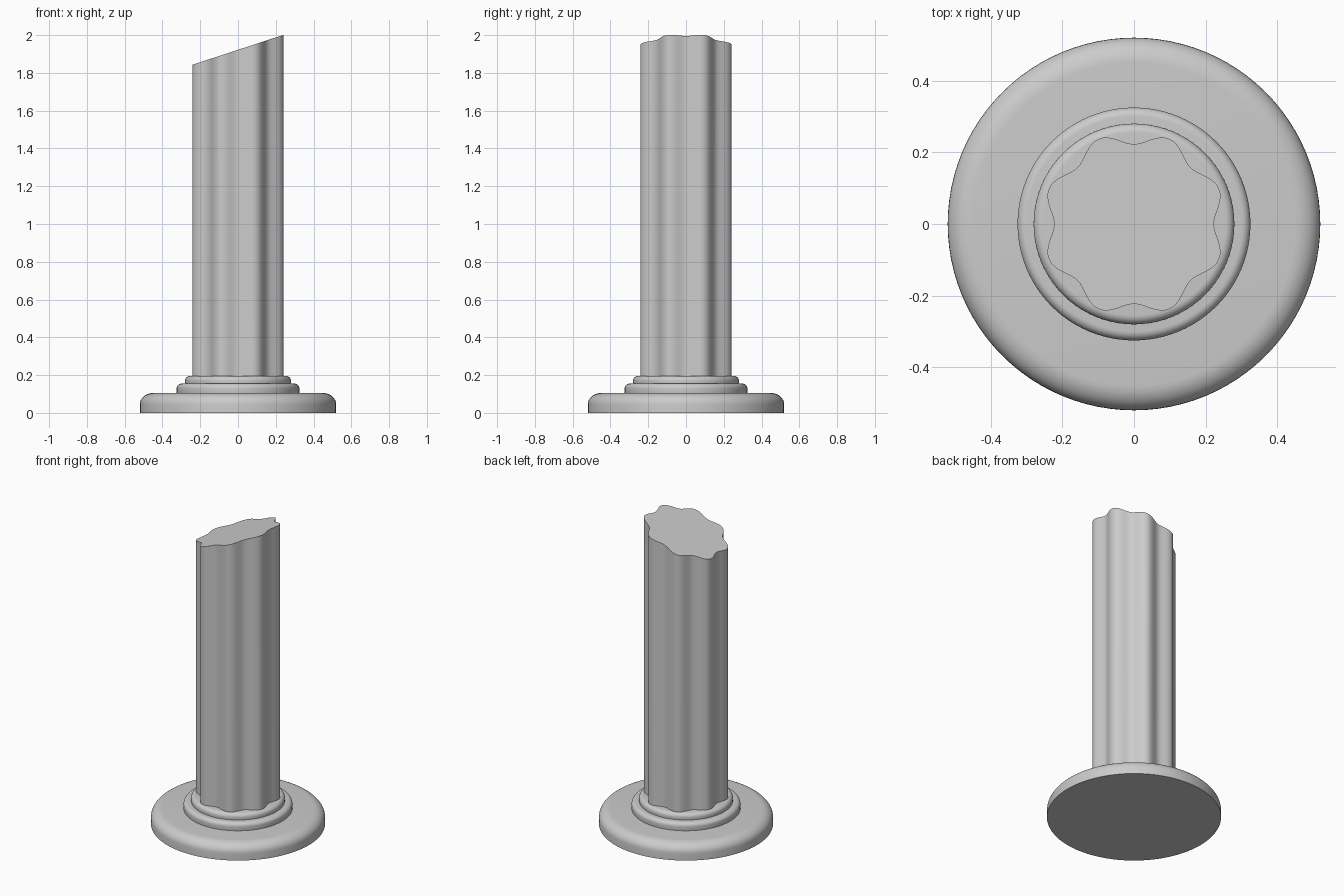
import bpy, bmesh
from math import sin, cos, pi, radians

if "Cube" in bpy.data.objects:
    bpy.data.objects.remove(bpy.data.objects["Cube"])


def finish(name, bm, angle):
    bmesh.ops.recalc_face_normals(bm, faces=bm.faces)
    me = bpy.data.meshes.new(name)
    bm.to_mesh(me)
    bm.free()
    ob = bpy.data.objects.new(name, me)
    bpy.context.collection.objects.link(ob)
    bpy.ops.object.select_all(action='DESELECT')
    ob.select_set(True)
    bpy.context.view_layer.objects.active = ob
    bpy.ops.object.shade_smooth_by_angle(angle=radians(angle))
    return ob


def loft(name, rings, angle):
    """Bridge equal-sized rings of points and cap both ends."""
    bm = bmesh.new()
    loops = [[bm.verts.new(p) for p in ring] for ring in rings]
    n = len(loops[0])
    for a, b in zip(loops, loops[1:]):
        for i in range(n):
            j = (i + 1) % n
            bm.faces.new((a[i], a[j], b[j], b[i]))
    bm.faces.new(loops[0][::-1])
    bm.faces.new(loops[-1])
    return finish(name, bm, angle)


def rounded_disc(name, r, z0, z1, rx, top, bottom=0.0, n=96, seg=8):
    """Disc with elliptically rounded upper (and optionally lower) rim."""
    prof = []
    if bottom:
        for k in range(seg + 1):
            t = pi / 2 * k / seg
            prof.append((r - rx + rx * sin(t), z0 + bottom * (1 - cos(t))))
    else:
        prof.append((r, z0))
    for k in range(seg + 1):
        t = pi / 2 * k / seg
        prof.append((r - rx + rx * cos(t), z1 - top + top * sin(t)))
    rings = [[(q * cos(2 * pi * i / n), q * sin(2 * pi * i / n), z)
              for i in range(n)] for q, z in prof]
    return loft(name, rings, 40)


# Stepped round base
rounded_disc("base_plinth", 0.52, 0.0, 0.105, 0.07, 0.06)
rounded_disc("base_middle_ring", 0.325, 0.095, 0.155, 0.025, 0.025, 0.01)
rounded_disc("base_upper_ring", 0.28, 0.145, 0.195, 0.025, 0.025, 0.01)

# Eight-lobed fluted shaft with slanted broken top
N = 128
outline = []
for i in range(N):
    t = 2 * pi * i / N
    r = 0.24 - 0.017 * cos(8 * t)
    outline.append((r * cos(t), r * sin(t)))
loft("fluted_shaft", [
    [(x, y, 0.17) for x, y in outline],
    [(x, y, 1.9222 + 0.328 * x) for x, y in outline]], 40)
